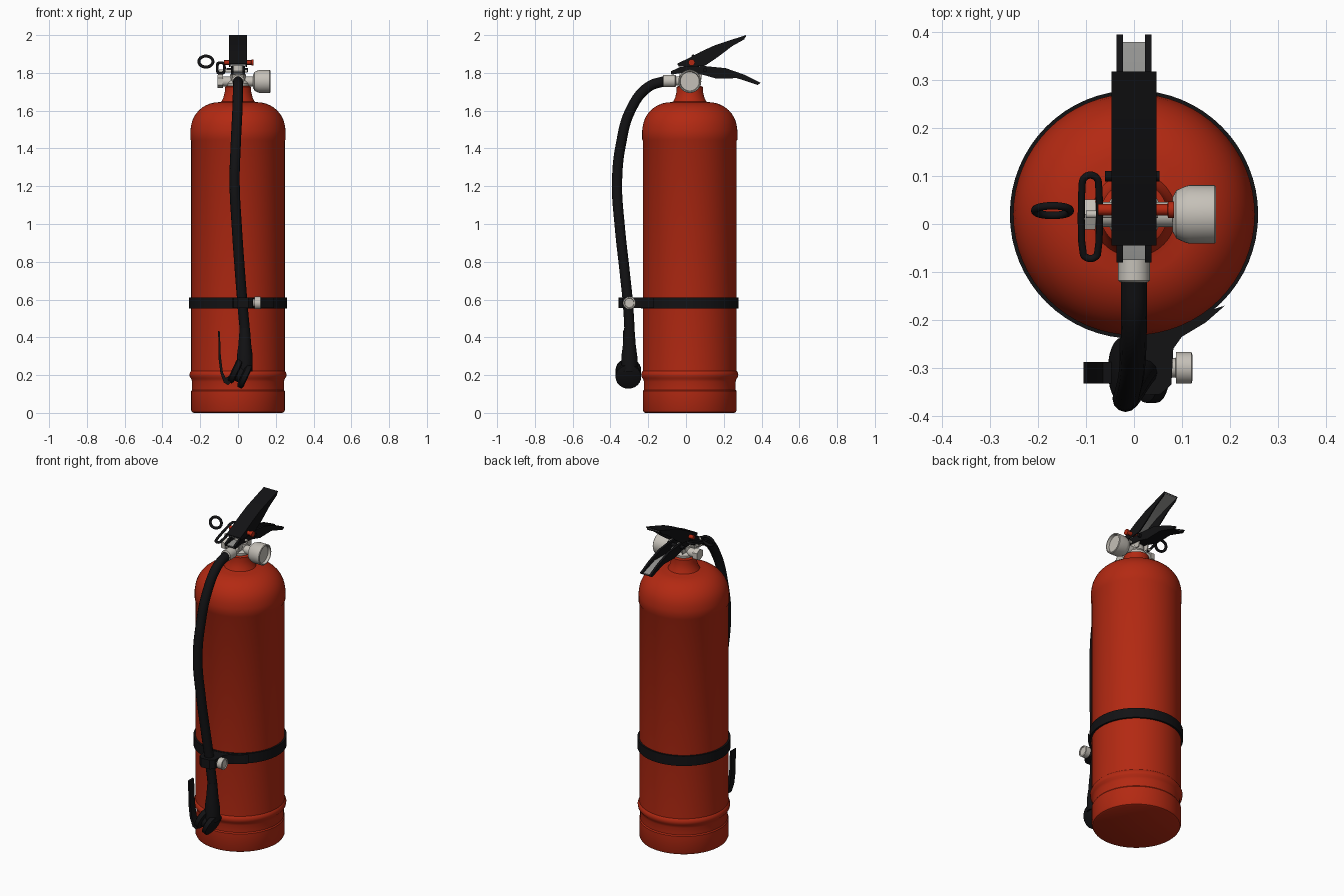
import bpy, bmesh, math
from mathutils import Vector

if "Cube" in bpy.data.objects:
    bpy.data.objects.remove(bpy.data.objects["Cube"])

def mat(name, c):
    m = bpy.data.materials.new(name)
    m.diffuse_color = (*c, 1)
    m.use_nodes = True
    m.node_tree.nodes["Principled BSDF"].inputs["Base Color"].default_value = m.diffuse_color
    return m

RED = mat("red paint", (0.45, 0.022, 0.006))
BLACK = mat("black rubber", (0.006, 0.006, 0.007))
SILVER = mat("light metal", (0.56, 0.53, 0.48))
GREY = mat("grey metal", (0.30, 0.30, 0.29))
CY = 0.02  # y of the tank axis

def finish(name, bm, m, angle=35):
    bmesh.ops.recalc_face_normals(bm, faces=bm.faces)
    me = bpy.data.meshes.new(name)
    bm.to_mesh(me)
    bm.free()
    me.materials.append(m)
    o = bpy.data.objects.new(name, me)
    bpy.context.collection.objects.link(o)
    smooth(o, angle)
    return o

def smooth(o, angle=35):
    bpy.ops.object.select_all(action='DESELECT')
    o.select_set(True)
    bpy.context.view_layer.objects.active = o
    bpy.ops.object.shade_smooth_by_angle(angle=math.radians(angle))

def lathe(name, prof, m, loc=(0, 0, 0), axis=(0, 0, 1), n=32):
    """Spin (radius, height) pairs round an axis, capping both ends."""
    bm = bmesh.new()
    q = Vector((0, 0, 1)).rotation_difference(Vector(axis))
    rings = []
    for r, h in prof:
        rings.append([bm.verts.new(Vector(loc) + q @ Vector((
            r * math.cos(2 * math.pi * i / n), r * math.sin(2 * math.pi * i / n), h)))
            for i in range(n)])
    for a, b in zip(rings, rings[1:]):
        for i in range(n):
            bm.faces.new((a[i], a[(i + 1) % n], b[(i + 1) % n], b[i]))
    bm.faces.new(rings[0])
    bm.faces.new(rings[-1])
    return finish(name, bm, m)

def prism(name, pts, axis, lo, hi, m):
    """Extrude a flat outline along x, y or z."""
    put = {'x': lambda u, v, a: (a, u, v), 'y': lambda u, v, a: (u, a, v),
           'z': lambda u, v, a: (u, v, a)}[axis]
    bm = bmesh.new()
    ends = [[bm.verts.new(put(u, v, a)) for u, v in pts] for a in (lo, hi)]
    for e in ends:
        bm.faces.new(e)
    n = len(pts)
    for i in range(n):
        bm.faces.new((ends[0][i], ends[0][(i + 1) % n], ends[1][(i + 1) % n], ends[1][i]))
    return finish(name, bm, m)

def tube(name, pts, r, m, closed=False, res=8):
    cu = bpy.data.curves.new(name, 'CURVE')
    cu.dimensions = '3D'
    cu.bevel_depth, cu.bevel_resolution, cu.resolution_u = r, 4, res
    cu.use_fill_caps = True
    s = cu.splines.new('BEZIER')
    s.bezier_points.add(len(pts) - 1)
    for b, p in zip(s.bezier_points, pts):
        b.co = p
        b.handle_left_type = b.handle_right_type = 'AUTO'
    s.use_cyclic_u = closed
    cu.materials.append(m)
    o = bpy.data.objects.new(name, cu)
    bpy.context.collection.objects.link(o)
    bpy.ops.object.select_all(action='DESELECT')
    o.select_set(True)
    bpy.context.view_layer.objects.active = o
    bpy.ops.object.convert(target='MESH')
    smooth(bpy.context.object)

# Tank with foot ring, shoulder band, dome and neck
dome = [(0.10 + 0.15 * math.cos(t * math.pi / 20), 1.50 + 0.145 * math.sin(t * math.pi / 20))
        for t in range(1, 11)]
lathe("tank", [(0.235, 0), (0.243, 0.004), (0.248, 0.014), (0.248, 0.115), (0.243, 0.122),
               (0.243, 0.165), (0.247, 0.18), (0.255, 0.19), (0.257, 0.205), (0.253, 0.217),
               (0.248, 0.223), (0.248, 1.44), (0.252, 1.447), (0.252, 1.495)] + dome +
      [(0.088, 1.648), (0.077, 1.67), (0.07, 1.70), (0.07, 1.725), (0.05, 1.735)],
      RED, (0, CY, 0), n=64)

# Strap round the tank, with a loop that holds the hose
lathe("strap", [(0.246, 0.552), (0.259, 0.552), (0.259, 0.612), (0.246, 0.612)],
      BLACK, (0, CY, 0), n=64)
prism("strap_clip", [(0.19, -0.17), (0.15, -0.205), (0.10, -0.235), (0.082, -0.26),
                     (0.078, -0.335), (0.055, -0.355), (0.0, -0.358), (-0.025, -0.335),
                     (-0.03, -0.29), (-0.03, -0.235), (0.05, -0.215)],
      'z', 0.554, 0.610, BLACK)
lathe("strap_knob", [(0.02, 0), (0.02, 0.012), (0.033, 0.013), (0.033, 0.045),
                     (0.026, 0.047), (0.024, 0.042)], SILVER, (0.075, -0.30, 0.582), (1, 0, 0))

# Hose and its coupling
tube("hose", [(0, -0.10, 1.76), (0, -0.20, 1.725), (-0.003, -0.29, 1.61), (-0.012, -0.345, 1.42),
              (-0.018, -0.365, 1.22), (-0.006, -0.35, 0.98), (0.01, -0.325, 0.75),
              (0.025, -0.306, 0.56), (0.038, -0.298, 0.38), (0.03, -0.30, 0.24)], 0.027, BLACK)
lathe("hose_coupling", [(0.027, 0), (0.033, 0.004), (0.033, 0.065), (0.025, 0.07), (0.025, 0.15)],
      SILVER, (0, -0.122, 1.757), (0, 1, 0), n=16)

# Nozzle: two tilted discs on a stem, with a curved squeeze lever
tilt = Vector((-0.9, 0, 0.42)).normalized()
for i, (x, z) in enumerate(((0.036, 0.195), (-0.015, 0.222))):
    lathe(f"nozzle_disc_{i + 1}", [(0.055, -0.018), (0.068, -0.012), (0.068, 0.012), (0.055, 0.018)],
          BLACK, (x, -0.305, z), tilt, n=24)
lathe("nozzle_stem", [(0.045, 0), (0.045, 0.06)], BLACK, (0.036, -0.305, 0.195), tilt)
lathe("nozzle_collar", [(0.042, 0.22), (0.042, 0.30), (0.034, 0.36), (0.027, 0.45)], BLACK,
      (0.036, -0.30, 0))
prism("nozzle_lever", [(-0.105, 0.435), (-0.096, 0.43), (-0.091, 0.30), (-0.08, 0.215),
                       (-0.065, 0.185), (-0.03, 0.205), (-0.02, 0.18), (-0.052, 0.147),
                       (-0.075, 0.16), (-0.093, 0.21), (-0.103, 0.29)],
      'y', -0.333, -0.288, BLACK)

# Valve body, cross stem, gauge and plug
lathe("valve_body", [(0.052, 1.72), (0.058, 1.73), (0.058, 1.745), (0.045, 1.76), (0.042, 1.79),
                     (0.032, 1.80), (0.028, 1.85)], SILVER, (0, CY, 0))
lathe("cross_stem", [(0.026, -0.09), (0.026, 0.09)], SILVER, (0, CY, 1.755), (1, 0, 0))
lathe("gauge", [(0.035, 0.08), (0.05, 0.088), (0.058, 0.105), (0.061, 0.115), (0.061, 0.168),
                (0.058, 0.171), (0.053, 0.171), (0.05, 0.155)], SILVER,
      (0, CY, 1.755), (1, 0, 0), n=40)
lathe("plug", [(0.034, -0.108), (0.036, -0.104), (0.036, -0.08)], SILVER, (0, CY, 1.755),
      (1, 0, 0), n=6)
for s in (-1, 1):
    prism("valve_bracket", [(-0.04, 1.76), (0.08, 1.76), (0.09, 1.82), (-0.03, 1.82)],
          'x', s * 0.034, s * 0.028, SILVER)

def channel(name, top, bot, w, wall, web_on_top):
    """Lever pressed as a channel: two side walls, a web and a grey lining."""
    for side, s in (("left", -1), ("right", 1)):
        prism(f"{name}_{side}_wall", top + bot[::-1], 'x', s * w, s * (w - wall), BLACK)
    edge, d = (top, -1) if web_on_top else (bot, 1)
    a, b = [(y, z + d * 0.006) for y, z in edge], [(y, z + d * 0.010) for y, z in edge]
    prism(f"{name}_web", edge + a[::-1], 'x', -w, w, BLACK)
    prism(f"{name}_lining", a + b[::-1], 'x', wall - w, w - wall, GREY)

# Squeeze lever above, carrying handle below
channel("squeeze_lever",
        [(-0.045, 1.85), (0.01, 1.876), (0.08, 1.913), (0.15, 1.945), (0.24, 1.975), (0.318, 2.0)],
        [(-0.04, 1.835), (0.02, 1.832), (0.10, 1.838), (0.17, 1.885), (0.245, 1.942), (0.308, 1.977)],
        0.047, 0.006, True)
channel("carry_handle",
        [(-0.08, 1.808), (-0.03, 1.832), (0.10, 1.836), (0.21, 1.825), (0.31, 1.79), (0.395, 1.748)],
        [(-0.075, 1.792), (-0.02, 1.80), (0.09, 1.79), (0.16, 1.77), (0.27, 1.772), (0.38, 1.736)],
        0.037, 0.014, False)

# Red locking pin and dark hinge bolt
lathe("locking_pin", [(0.012, -0.075), (0.012, 0.07), (0.017, 0.071), (0.017, 0.083)],
      RED, (0, 0.03, 1.855), (1, 0, 0), n=16)
lathe("hinge_bolt", [(0.011, -0.06), (0.011, 0.053)], BLACK, (0, 0.10, 1.815), (1, 0, 0), n=16)
lathe("lower_pin", [(0.008, -0.10), (0.008, 0.05)], SILVER, (0, 0.02, 1.81), (1, 0, 0), n=12)

# Pull ring and wire clip on the left
turns = [2 * math.pi * i / 12 for i in range(12)]
tube("pull_ring", [(-0.17 + 0.037 * math.cos(t), 0.028 + 0.01 * math.sin(t),
                    1.86 + 0.029 * math.sin(t)) for t in turns], 0.008, BLACK, True, 4)
clip = []
for t in turns:
    y = 0.085 if math.sin(t) >= 0 else -0.055
    y += 0.017 * math.sin(t)
    clip.append((-0.091 + 0.017 * math.cos(t), y, 1.826 + 0.32 * (y - 0.015)))
tube("wire_clip", clip, 0.0075, BLACK, True, 4)
